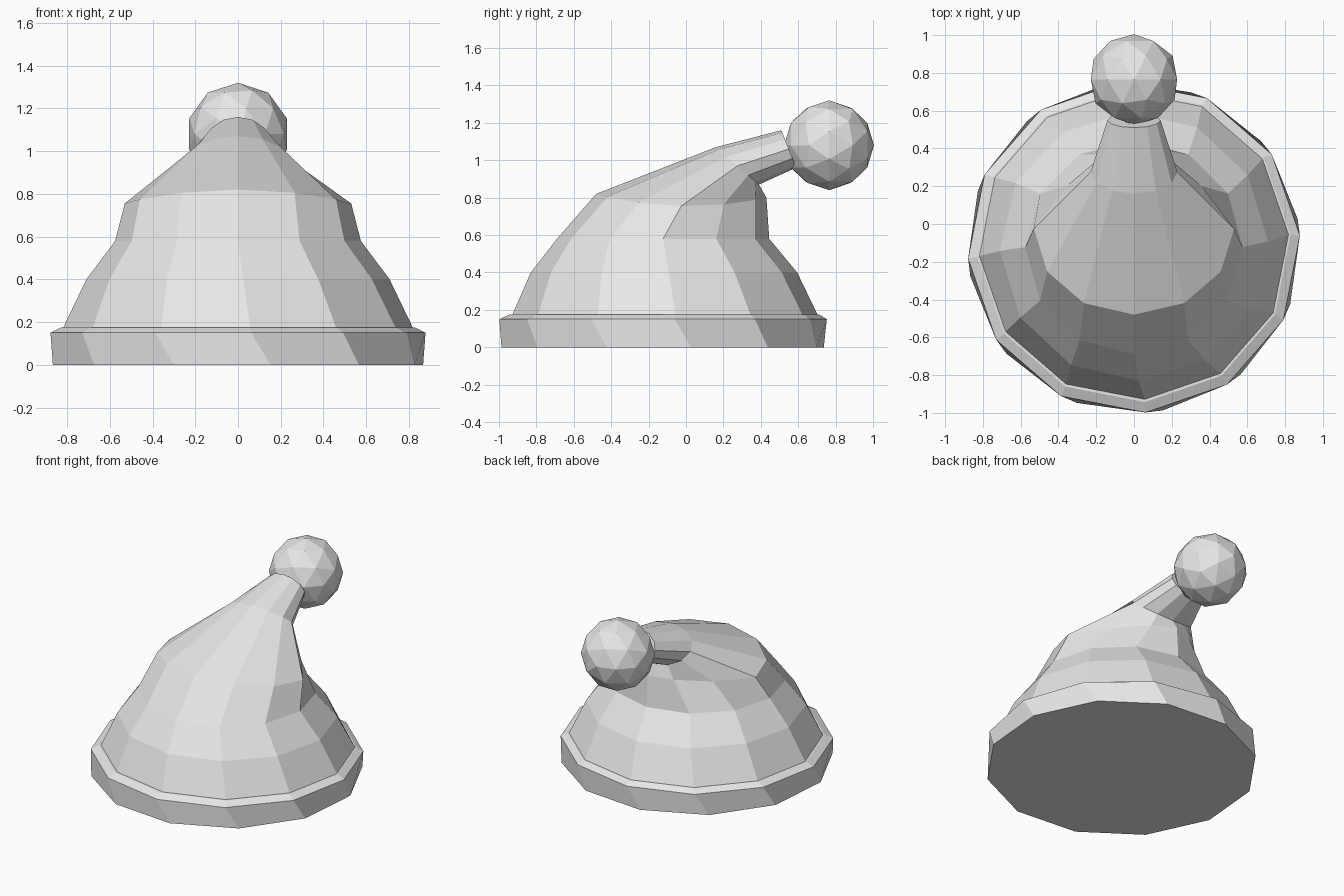
import bpy, bmesh
from math import sin, cos, pi, radians
from mathutils import Matrix

if "Cube" in bpy.data.objects:
    bpy.data.objects.remove(bpy.data.objects["Cube"])

SIDES = 12
grey = bpy.data.materials.new("plain grey")
grey.use_nodes = True
grey.diffuse_color = (0.8, 0.8, 0.8, 1)
grey.node_tree.nodes["Principled BSDF"].inputs["Base Color"].default_value = (0.8, 0.8, 0.8, 1)


def finish(name, bm):
    bmesh.ops.recalc_face_normals(bm, faces=bm.faces)
    mesh = bpy.data.meshes.new(name)
    bm.to_mesh(mesh)
    bm.free()
    mesh.materials.append(grey)
    obj = bpy.data.objects.new(name, mesh)
    bpy.context.collection.objects.link(obj)
    return obj


def ring(bm, half_width, front, back, sag=0, pinch=0, turn=0):
    """Tilted ring through a front and a back (y, z) point."""
    verts = []
    for i in range(SIDES):
        a = 2 * pi * i / SIDES + radians(turn)
        t = (1 - cos(a)) / 2
        x = half_width * sin(a) * (1 - pinch * max(0, -cos(a)))
        y = front[0] + (back[0] - front[0]) * t
        z = front[1] + (back[1] - front[1]) * t - sag * sin(a) ** 2
        verts.append(bm.verts.new((x, y, z)))
    return verts


def loft(name, rings):
    bm = bmesh.new()
    loops = [ring(bm, *r) for r in rings]
    for low, high in zip(loops, loops[1:]):
        for i in range(SIDES):
            j = (i + 1) % SIDES
            bm.faces.new((low[i], low[j], high[j], high[i]))
    bm.faces.new(loops[0])
    bm.faces.new(loops[-1])
    return finish(name, bm)


# Brim band with a slightly twisted wall
loft("brim", [
    (0.88, (-1.0, 0), (0.75, 0), 0, 0, 10),
    (0.88, (-1.0, 0.15), (0.755, 0.15), 0, 0, 4),
    (0.83, (-0.945, 0.175), (0.715, 0.175), 0, 0, 4),
])

# Body that leans back and narrows into a neck
loft("hat_body", [
    (0.83, (-0.94, 0.14), (0.715, 0.14), 0, 0, 4),
    (0.82, (-0.93, 0.175), (0.705, 0.175), 0, 0, 4),
    (0.71, (-0.83, 0.4), (0.595, 0.4), 0, 0, 2),
    (0.575, (-0.69, 0.58), (0.445, 0.58)),
    (0.53, (-0.48, 0.82), (0.43, 0.8), 0.055, 0.45),
    (0.23, (0.16, 1.07), (0.39, 0.87)),
    (0.14, (0.51, 1.16), (0.59, 0.96)),
])

# Faceted ball at the tip
bm = bmesh.new()
bmesh.ops.create_icosphere(
    bm, subdivisions=2, radius=0.24,
    matrix=Matrix.Translation((0, 0.765, 1.08)) @ Matrix.Rotation(radians(90), 4, "X"))
finish("tip_ball", bm)
